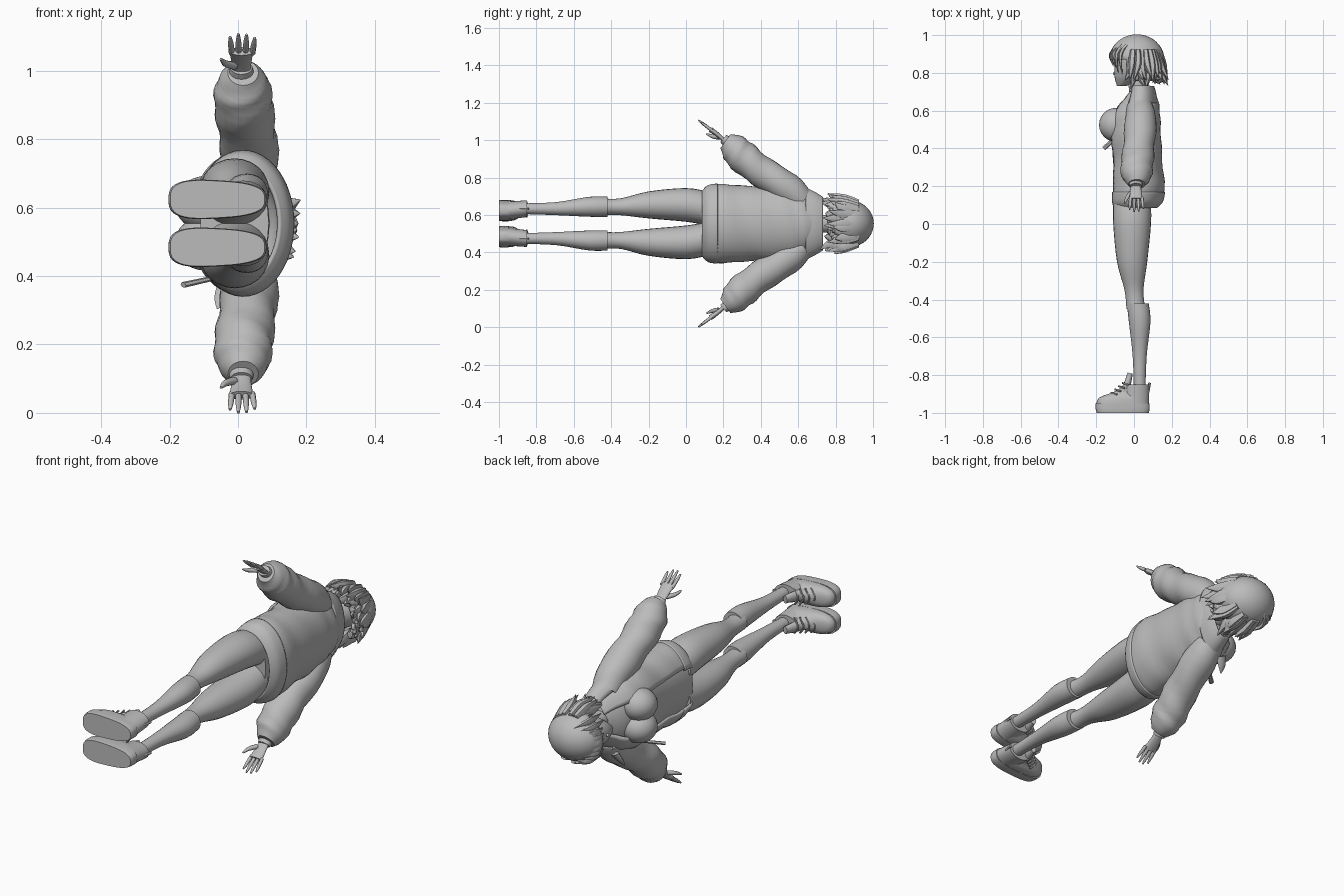
import bpy, bmesh, random
from math import sin, cos, pi, radians, copysign
from mathutils import Vector

random.seed(4)
cube = bpy.data.objects.get("Cube")
if cube:
    bpy.data.objects.remove(cube)

MIDDLE = .554  # height of the body's plane of symmetry
UP = Vector((0, 1, 0))  # the figure lies down: its head points along +y
FORWARD = Vector((-1, 0, 0))

grey = bpy.data.materials.new("plain grey")
grey.use_nodes = True
colour = (.5, .5, .5, 1)
grey.diffuse_color = colour
grey.node_tree.nodes["Principled BSDF"].inputs["Base Color"].default_value = colour


def finish(name, bm, paired=False, thickness=0):
    """Turn a bmesh into a smooth object, mirrored and thickened on demand."""
    bmesh.ops.recalc_face_normals(bm, faces=bm.faces)
    mesh = bpy.data.meshes.new(name)
    bm.to_mesh(mesh)
    bm.free()
    mesh.materials.append(grey)
    obj = bpy.data.objects.new(name, mesh)
    obj.location.z = MIDDLE
    bpy.context.collection.objects.link(obj)
    if thickness:
        shell = obj.modifiers.new("thickness", 'SOLIDIFY')
        shell.thickness = thickness
        shell.offset = 0
    if paired:
        mirror = obj.modifiers.new("other side", 'MIRROR')
        mirror.use_axis = (False, False, True)
    bpy.ops.object.select_all(action='DESELECT')
    obj.select_set(True)
    bpy.context.view_layer.objects.active = obj
    bpy.ops.object.shade_smooth_by_angle(angle=radians(50))


def smooth_rows(rows, steps=4):
    """Catmull-Rom interpolation through (x, y, side, radius) rows."""
    rows = [Vector(row) for row in rows]
    padded = [rows[0], *rows, rows[-1]]
    result = []
    for before, start, end, after in zip(padded, padded[1:], padded[2:], padded[3:]):
        for step in range(steps):
            t = step / steps
            leave, arrive = (end - before) / 2, (after - start) / 2
            ease = t * t * (3 - 2 * t)
            result.append(start.lerp(end, ease) + leave * t * (1 - t) ** 2 - arrive * t * t * (1 - t))
    return result + [rows[-1]]


def limb(name, rows, across=1, sides=24, gap=0, level=False, wrinkle=0, power=1, toe=0, **options):
    """Loft along rows; across scales the width, gap leaves the front open."""
    rows = smooth_rows(rows)
    points = [row.xyz for row in rows]
    bm = bmesh.new()
    rings = []
    for i, (point, row) in enumerate(zip(points, rows)):
        tangent = UP
        if not level:
            tangent = (points[min(i + 1, len(points) - 1)] - points[max(i - 1, 0)]).normalized()
        reference = FORWARD if abs(tangent.x) < .8 else UP
        front = (reference - tangent * reference.dot(tangent)).normalized()
        side = front.cross(tangent)
        ring = []
        for k in range(sides + bool(gap)):
            angle = gap + (2 * pi - 2 * gap) * k / sides
            c, s = (copysign(abs(v) ** power, v) for v in (cos(angle), sin(angle)))
            fold = 1 + wrinkle * sin(1.5 * i + 2 * angle) * sin(pi * i / len(rows))
            offset = front * c + side * s * across * (1 + toe * c)
            ring.append(bm.verts.new(point + offset * row.w * fold))
        rings.append(ring)
    for low, high in zip(rings, rings[1:]):
        for k in range(sides):
            following = (k + 1) % len(low)
            bm.faces.new((low[k], low[following], high[following], high[k]))
    if not gap:
        bm.faces.new(rings[0])
        bm.faces.new(rings[-1])
    finish(name, bm, **options)


def trunk(name, rows, **options):
    """Level loft on the symmetry plane from (height, x, radius) rows."""
    limb(name, [(x, y, 0, r) for y, x, r in rows], level=True, **options)


def ball(name, centre, size, **options):
    bm = bmesh.new()
    bmesh.ops.create_uvsphere(bm, u_segments=24, v_segments=16, radius=1)
    bmesh.ops.scale(bm, vec=size, verts=bm.verts)
    bmesh.ops.translate(bm, vec=centre, verts=bm.verts)
    finish(name, bm, **options)


# torso, neck and bust
trunk("torso", [(.1, -.01, .1), (.3, -.01, .095), (.46, -.01, .1), (.6, 0, .09), (.68, .02, .04)], across=1.7)
trunk("neck", [(.64, .03, .05), (.8, .01, .045)])
ball("bust", (-.095, .525, .058), (.09, .09, .08), paired=True)

# open jacket with hem band, collar, lapel tip and a loose strap
trunk("jacket", [(.12, .01, .135), (.2, .015, .142), (.33, .01, .134), (.5, 0, .136), (.6, .01, .12), (.66, .03, .09),
                 (.7, .035, .06)], across=1.45, gap=.55, sides=40, wrinkle=.02, thickness=.012)
trunk("jacket_hem", [(.09, 0, .118), (.12, .01, .138), (.17, .015, .144)],
      across=1.45, gap=.5, sides=40, thickness=.012)
trunk("collar", [(.64, .03, .09), (.69, .035, .078), (.73, .035, .066)], across=2.1, gap=.9, thickness=.01)
limb("lapel_tip", [(-.03, .63, -.18, .03), (-.05, .61, -.22, .02), (-.06, .59, -.25, .002)], across=.4, sides=8)
limb("loose_strap", [(-.07, .48, -.16, .01), (-.16, .4, -.18, .012)], across=.7, sides=6)

# bare legs and socks
limb("legs", [(-.01, .12, .08, .1), (-.01, 0, .1, .1), (-.01, -.2, .1, .08), (0, -.35, .09, .05), (.01, -.45, .09, .05)],
     across=.9, level=True, paired=True)
limb("socks", [(.02, -.42, .09, .058), (.03, -.52, .09, .057), (.03, -.7, .08, .037), (.03, -.9, .08, .03)],
     across=.93, level=True, paired=True)

# high-top shoes with tongue, laces and heel loop
limb("shoe_soles", [(-.06, -1, .07, .138), (-.06, -.98, .07, .143), (-.06, -.95, .07, .143)],
     across=.39, power=.68, toe=.14, sides=40, level=True, paired=True)
limb("shoe_uppers", [(-.06, -.96, .07, .14), (-.055, -.92, .07, .13), (-.02, -.89, .07, .09), (.01, -.86, .08, .07)],
     across=.4, power=.8, toe=.12, level=True, paired=True)
limb("shoe_ankles", [(.01, -.95, .07, .07), (.015, -.85, .08, .066)], across=.68, level=True, paired=True)
limb("shoe_tongues", [(-.07, -.91, .07, .025), (-.04, -.86, .08, .02), (-.02, -.79, .08, .014)],
     across=1.4, sides=12, paired=True)
for i in range(4):
    lace = Vector((-.12, -.893, .075)) + Vector((.02, .017, 0)) * i
    ends = [lace + Vector((.03, -.01, side)) for side in (-.04, .04)]
    limb(f"shoe_laces_{i}", [(*p, .005) for p in (ends[0], lace, ends[1])], sides=6, paired=True)
limb("heel_loops", [(.075, -.89, .08, .007), (.083, -.84, .08, .007)], sides=6, paired=True)

# puffy sleeves with gathered cuffs
limb("sleeves", [(.03, .62, .12, .07), (.035, .54, .19, .084), (.025, .4, .28, .083), (.015, .3, .36, .086),
                 (.015, .25, .41, .075), (.015, .21, .44, .045)], wrinkle=.05, paired=True)
limb("cuffs", [(.01, .23, .43, .04), (.01, .2, .455, .032)], across=.8, paired=True)

# hands: palm, four fingers and thumb
limb("palms", [(.01, .22, .43, .025), (.01, .17, .475, .03), (.01, .13, .503, .036)], across=.4, paired=True)
reach = Vector((0, -.074, .056))
for i, length in enumerate((.85, 1, .97, .8)):
    knuckle = Vector((.02 * i - .018, .14, .497))
    tip = knuckle + reach * length + FORWARD * (.005 - .004 * i)
    limb(f"fingers_{i}", [(*knuckle, .009), (*knuckle.lerp(tip, .6), .008), (*tip, .004)], sides=8, paired=True)
limb("thumbs", [(-.01, .175, .46, .012), (-.036, .14, .467, .01), (-.05, .11, .48, .004)], sides=8, paired=True)

# head, nose and ears
trunk("head", [(.73, -.065, .025), (.78, -.03, .073), (.85, -.005, .097), (.93, 0, .09), (.98, 0, .03)], across=.95)
ball("nose", (-.1, .797, 0), (.012, .01, .008))
ball("ears", (.01, .83, .09), (.02, .03, .012), paired=True)

# hair cap, open over the face
bm = bmesh.new()
bmesh.ops.create_uvsphere(bm, u_segments=32, v_segments=20, radius=1)
for v in bm.verts:
    v.co = Vector((.015 + .142 * v.co.x, .87 + .13 * v.co.z, .122 * v.co.y))
centres = {face: face.calc_center_median() for face in bm.faces}
opening = [f for f, c in centres.items() if c.y < .82 or (c.x < -.03 and c.y < .88)]
bmesh.ops.delete(bm, geom=opening, context='FACES')
finish("hair_cap", bm, thickness=.008)


def around(angle, radius, height):
    return Vector((.02 + radius * cos(angle), height, radius * sin(angle)))


# layers of flared spiky locks round the back, then the fringe
for layer in range(3):
    drop = .03 * layer
    for i in range(15):
        angle = radians(15 * (i - 7) + random.uniform(-8, 8))
        spread = random.uniform(.15, .18) - drop / 2
        tip = around(angle + random.uniform(-.15, .15), spread, .775 - drop / 2 + random.uniform(-.03, .03))
        limb(f"hair_lock_{layer}_{i}", [(*around(angle, .11, .92 - drop), .016),
                                        (*around(angle, .134 - drop / 3, .84 - drop), .02),
                                        (*tip, .001)], sides=6, across=1.4)
for i in range(-4, 5):
    side = .025 * i
    bend = 5 * side * side
    limb(f"fringe_{i + 5}", [(bend - .06, .965, side * .6, .01), (bend - .12, .9, side, .012),
                             (bend - .112, .835 - bend + random.uniform(-.01, .01), side, .001)], sides=6, across=1.7)
